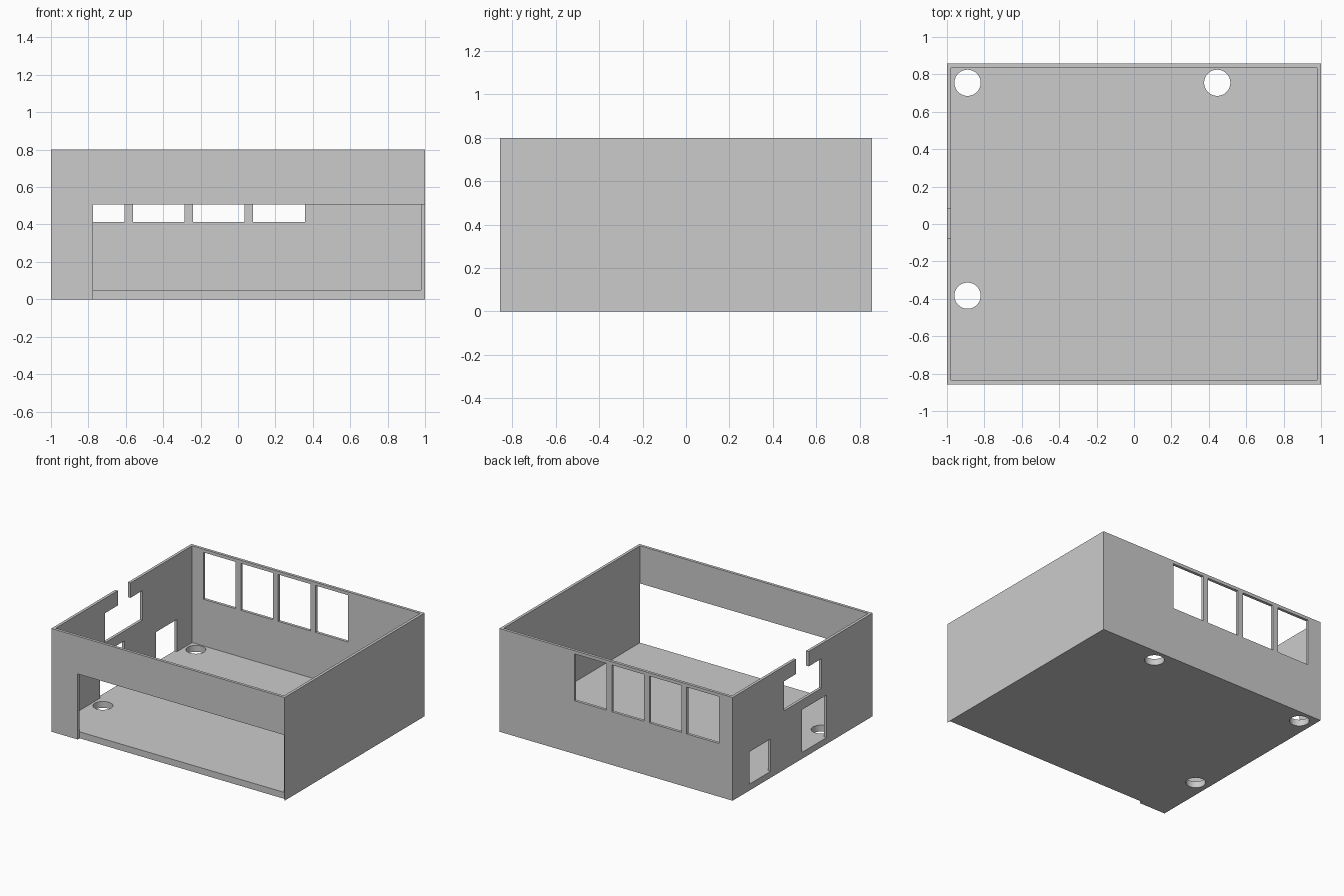
import bpy
import bmesh
from mathutils import Matrix, Vector

default = bpy.data.objects.get("Cube")
if default:
    bpy.data.objects.remove(default, do_unlink=True)

HALF_X, HALF_Y, HEIGHT = 1.0, 0.857, 0.80
WALL, FLOOR = 0.022, 0.05

grey = bpy.data.materials.new("plain grey")
grey.use_nodes = True
grey.diffuse_color = (0.6, 0.6, 0.6, 1)
grey.node_tree.nodes["Principled BSDF"].inputs["Base Color"].default_value = grey.diffuse_color


def add_object(name, bm):
    mesh = bpy.data.meshes.new(name)
    bm.to_mesh(mesh)
    bm.free()
    mesh.materials.append(grey)
    obj = bpy.data.objects.new(name, mesh)
    bpy.context.scene.collection.objects.link(obj)
    return obj


def box(name, low, high):
    low, high = Vector(low), Vector(high)
    bm = bmesh.new()
    matrix = Matrix.Translation((low + high) / 2) @ Matrix.Diagonal((high - low).to_4d())
    bmesh.ops.create_cube(bm, size=1, matrix=matrix)
    return add_object(name, bm)


def cylinder(name, x, y, radius):
    bm = bmesh.new()
    bmesh.ops.create_cone(bm, cap_ends=True, segments=48, radius1=radius, radius2=radius,
                          depth=0.2, matrix=Matrix.Translation((x, y, 0.02)))
    return add_object(name, bm)


# Outer block that becomes the floor and four walls
shell = box("house_shell", (-HALF_X, -HALF_Y, 0), (HALF_X, HALF_Y, HEIGHT))

# Open-topped room
cutters = [box("room_cutter", (WALL - HALF_X, WALL - HALF_Y, FLOOR),
               (HALF_X - WALL, HALF_Y - WALL, 1))]

# Wide front opening, leaving a thin skin at the right-hand corner
cutters.append(box("front_opening_cutter", (-0.775, -1, -0.1),
                   (HALF_X - 0.003, WALL - HALF_Y + 0.002, 0.508)))

# Row of four back windows
for i in range(4):
    x = -0.882 + i * 0.321
    cutters.append(box("back_window_cutter", (x, 0.75, 0.412), (x + 0.276, 1, 0.775)))

# Side wall: hatch, door, window and the slot above it (y range, z range)
for name, y0, y1, z0, z1 in (
    ("hatch_cutter", 0.392, 0.649, FLOOR, 0.30),
    ("door_cutter", -0.294, 0.006, FLOOR, 0.38),
    ("side_window_cutter", -0.232, 0.227, 0.456, 0.685),
    ("slot_cutter", -0.075, 0.08, 0.6, 1),
):
    cutters.append(box(name, (-1.2, y0, z0), (-0.93, y1, z1)))

# Round holes through the floor
for x, y in ((-0.89, 0.755), (0.445, 0.755), (-0.89, -0.383)):
    cutters.append(cylinder("floor_hole_cutter", x, y, 0.07))

for cutter in cutters:
    cutter.hide_render = True
    mod = shell.modifiers.new(cutter.name, 'BOOLEAN')
    mod.operation = 'DIFFERENCE'
    mod.solver = 'EXACT'
    mod.object = cutter

# Bake the cuts and drop the cutters
bpy.context.view_layer.update()
graph = bpy.context.evaluated_depsgraph_get()
result = bpy.data.meshes.new_from_object(shell.evaluated_get(graph))
shell.modifiers.clear()
shell.data = result
result.name = "house_shell"
for cutter in cutters:
    bpy.data.objects.remove(cutter, do_unlink=True)

# Smooth hole sides, crisp edges everywhere else
bpy.ops.object.select_all(action='DESELECT')
shell.select_set(True)
bpy.context.view_layer.objects.active = shell
bpy.ops.object.shade_smooth_by_angle()
